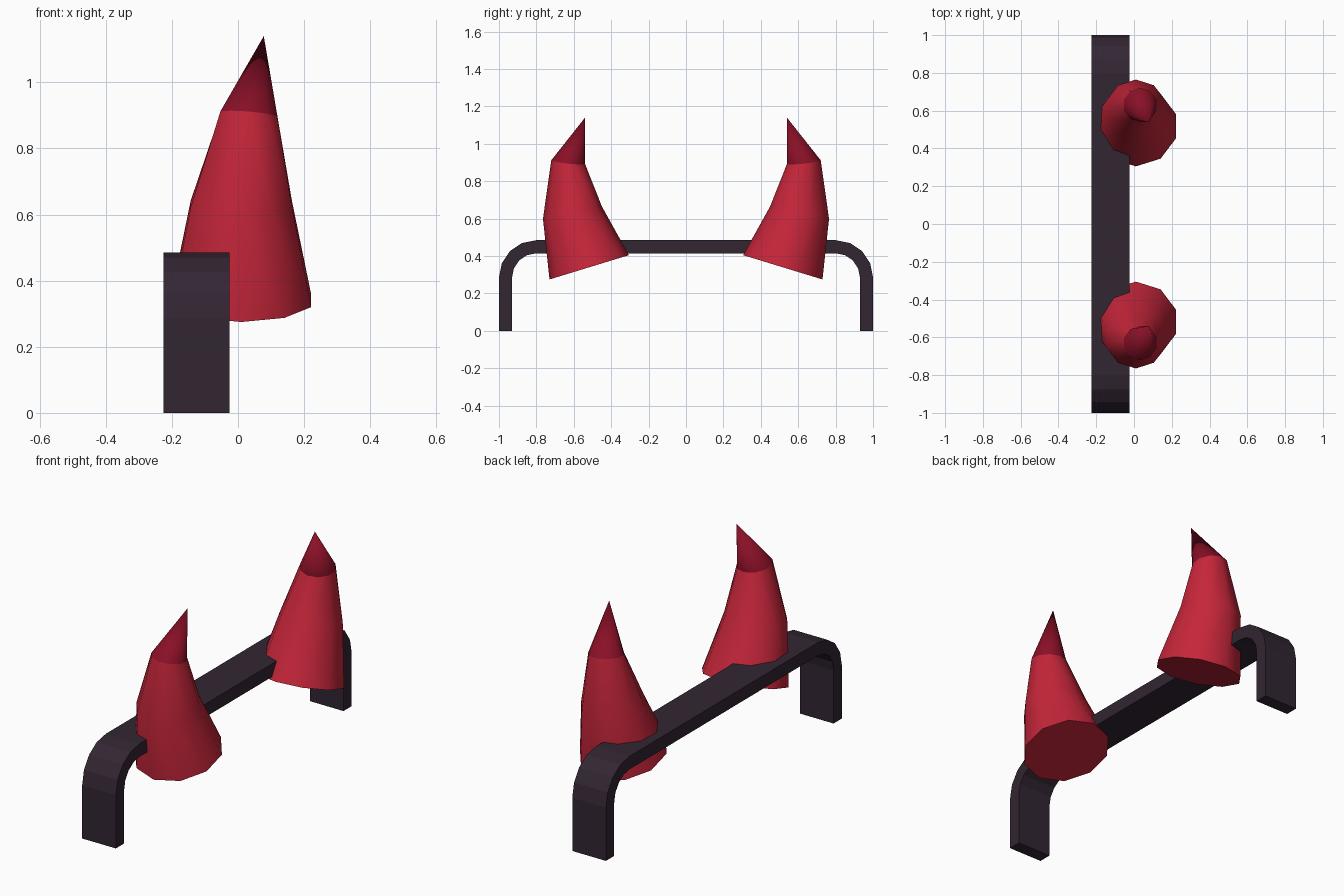
import bpy
import bmesh
import math
from mathutils import Vector

if "Cube" in bpy.data.objects:
    bpy.data.objects.remove(bpy.data.objects["Cube"])


def material(name, rgb):
    m = bpy.data.materials.new(name)
    m.diffuse_color = (*rgb, 1)
    m.use_nodes = True
    m.node_tree.nodes["Principled BSDF"].inputs["Base Color"].default_value = m.diffuse_color
    return m


RED = material("horn red", (0.56, 0.019, 0.042))
DARK_RED = material("tip dark red", (0.25, 0.005, 0.02))
BLACK = material("band plum black", (0.032, 0.019, 0.032))
SIDES = 10


def finish(name, bm, mat, smooth):
    bmesh.ops.recalc_face_normals(bm, faces=bm.faces[:])
    mesh = bpy.data.meshes.new(name)
    bm.to_mesh(mesh)
    bm.free()
    mesh.materials.append(mat)
    ob = bpy.data.objects.new(name, mesh)
    bpy.context.collection.objects.link(ob)
    if smooth:
        bpy.ops.object.select_all(action='DESELECT')
        ob.select_set(True)
        bpy.context.view_layer.objects.active = ob
        bpy.ops.object.shade_smooth_by_angle(angle=math.radians(50))
    return ob


def ring(bm, centre, radius, slope_x, slope_y, side):
    """Tilted ten-sided ring; side = -1 front, 1 back."""
    u = Vector((1, 0, slope_x)).normalized()
    v = Vector((0, 1, slope_y)).normalized()
    verts = []
    for i in range(SIDES):
        a = math.tau * i / SIDES
        p = Vector(centre) + radius * (math.sin(a) * u + math.cos(a) * v)
        verts.append(bm.verts.new((p.x, -side * p.y, p.z)))
    return verts


def bridge(bm, a, b):
    for i in range(SIDES):
        j = (i + 1) % SIDES
        bm.faces.new((a[i], a[j], b[j], b[i]))


# Headband: an arch profile with rounded corners, extruded across x
def arch(radius, half, top):
    pts = [(-half, 0)]
    for i in range(5):
        a = math.pi - i * math.pi / 8
        pts.append((-0.8 + radius * math.cos(a), 0.285 + radius * math.sin(a)))
    return pts + [(-y, z) for y, z in reversed(pts)]


bm = bmesh.new()
outer, inner = arch(0.2, 1.0, 0.485), arch(0.13, 0.93, 0.415)
rows = [[bm.verts.new((x, y, z)) for x, (y, z) in
         ((-0.225, o), (-0.025, o), (-0.025, n), (-0.225, n))]
        for o, n in zip(outer, inner)]
for a, b in zip(rows, rows[1:]):
    for i in range(4):
        j = (i + 1) % 4
        bm.faces.new((a[i], a[j], b[j], b[i]))
bm.faces.new(rows[0])
bm.faces.new(rows[-1])
finish("headband", bm, BLACK, False)

# Horns: centre, radius, x slope, y slope of each ring
BASE = ((0.01, -0.5175, 0.34), 0.222, 0.0, 0.306)
MIDDLE = ((0.01, -0.607, 0.632), 0.161, 0.0, 0.206)
NECK = ((0.033, -0.63, 0.902), 0.091, -0.085, -0.11)
TIP = (0.078, -0.54, 1.14)

for label, side in (("front", -1), ("back", 1)):
    # Lower horn body with a flat underside
    bm = bmesh.new()
    # ring() mirrors y for the back horn
    rings = [ring(bm, *r, side) for r in (BASE, MIDDLE, NECK)]
    bridge(bm, rings[0], rings[1])
    bridge(bm, rings[1], rings[2])
    bm.faces.new(rings[0])
    finish(label + "_horn", bm, RED, True)

    # Pointed dark tip
    bm = bmesh.new()
    neck = ring(bm, *NECK, side)
    point = bm.verts.new((TIP[0], -side * TIP[1], TIP[2]))
    for i in range(SIDES):
        bm.faces.new((neck[i], neck[(i + 1) % SIDES], point))
    finish(label + "_horn_tip", bm, DARK_RED, True)
